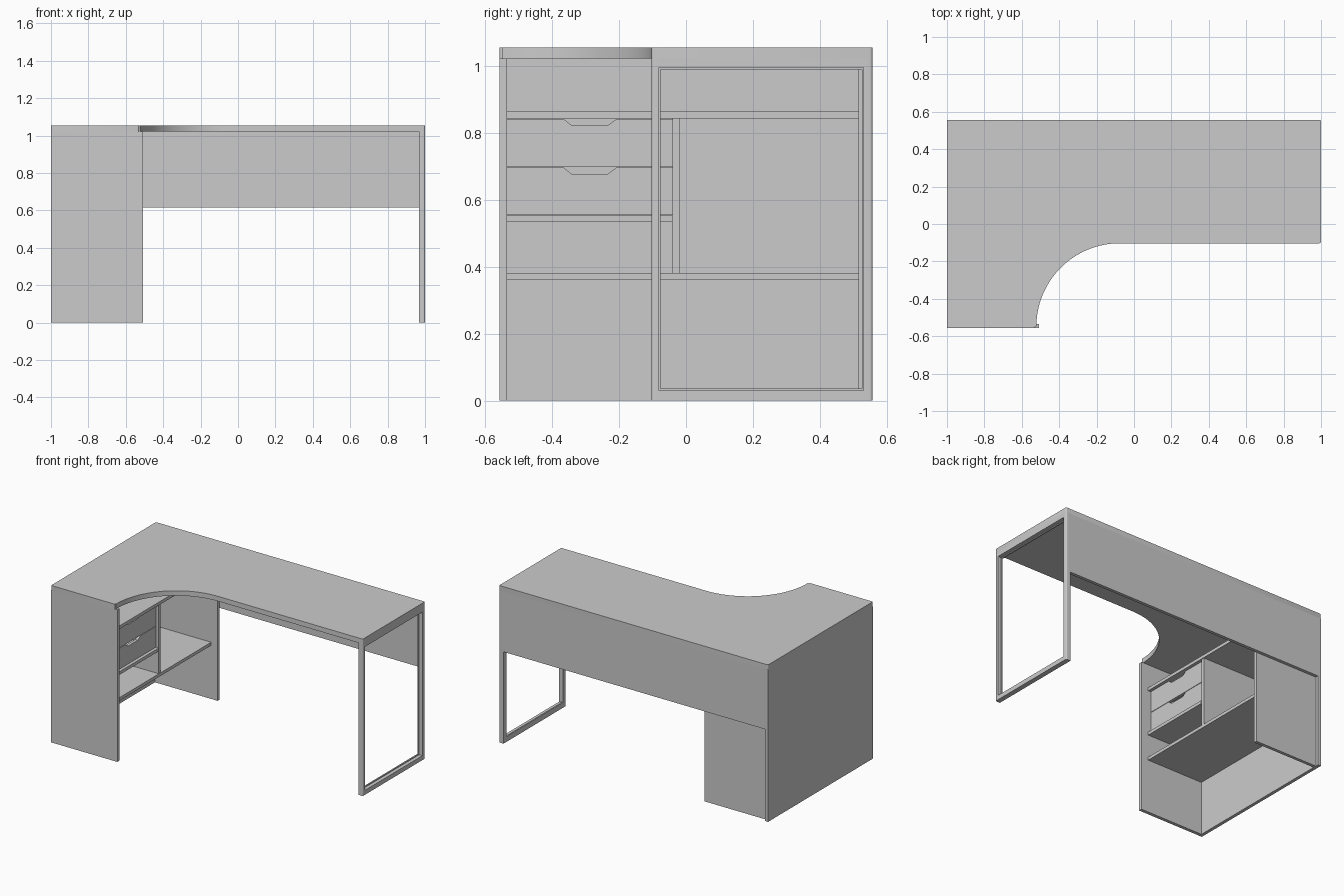
import bpy, bmesh, math
from mathutils import Vector

if "Cube" in bpy.data.objects:
    bpy.data.objects.remove(bpy.data.objects["Cube"])


def prism(name, outline, lo, hi, axis='z', smooth=False):
    """Extrude a 2D outline along z (xy outline) or x (yz outline)."""
    bm = bmesh.new()
    put = (lambda a, b: Vector((a, b, lo))) if axis == 'z' else (lambda a, b: Vector((lo, a, b)))
    face = bm.faces.new([bm.verts.new(put(a, b)) for a, b in outline])
    step = Vector((0, 0, hi - lo)) if axis == 'z' else Vector((hi - lo, 0, 0))
    new = bmesh.ops.extrude_face_region(bm, geom=[face])['geom']
    bmesh.ops.translate(bm, vec=step, verts=[v for v in new if isinstance(v, bmesh.types.BMVert)])
    bmesh.ops.recalc_face_normals(bm, faces=bm.faces)
    mesh = bpy.data.meshes.new(name)
    bm.to_mesh(mesh)
    bm.free()
    ob = bpy.data.objects.new(name, mesh)
    bpy.context.collection.objects.link(ob)
    if smooth:
        bpy.ops.object.select_all(action='DESELECT')
        ob.select_set(True)
        bpy.context.view_layer.objects.active = ob
        bpy.ops.object.shade_smooth_by_angle(angle=math.radians(30))
    return ob


def box(name, x, y, z):
    return prism(name, [(x[0], y[0]), (x[1], y[0]), (x[1], y[1]), (x[0], y[1])], *z)


def arc(cx, cy, r, a0, a1, n):
    angles = [math.radians(a0 + (a1 - a0) * i / n) for i in range(n + 1)]
    return [(cx + r * math.cos(a), cy + r * math.sin(a)) for a in angles]


H, UNDER = 1.055, 1.022      # top and underside of the worktop
L, F, B = -1.0, -0.557, 0.557  # left, front, back limits
WING = -0.103                # front edge of the narrow part
R = 0.008                    # corner rounding

# Worktop with concave sweep
outline = (arc(L + R, F + R, R, 180, 270, 4)
           + arc(-0.53 - R, F + R, R, 270, 360, 4)
           + arc(-0.53 + 0.454, F + R, WING - F - R, 180, 90, 32)
           + arc(1 - R, WING + R, R, 270, 360, 4)
           + arc(1 - R, B - R, R, 0, 90, 4)
           + arc(L + R, B - R, R, 90, 180, 4))
prism("worktop", outline, UNDER, H, smooth=True)

# Cabinet carcass and modesty panel
box("left_side_panel", (L, -0.978), (F, B), (0, UNDER))
box("cabinet_front_panel", (-0.978, -0.508), (F, -0.535), (0, UNDER))
box("cabinet_back_panel", (-0.978, -0.512), (0.515, 0.536), (0, UNDER))
box("modesty_panel", (-0.978, 0.967), (0.536, B), (0.617, UNDER))

# Shelves and divider
for name, z, y1 in (("lower_shelf", 0.36, 0.515), ("upper_shelf", 0.842, 0.515),
                    ("drawer_shelf", 0.534, -0.04)):
    box(name, (-0.978, -0.56), (-0.535, y1), (z, z + 0.021))
box("cabinet_divider", (-0.978, -0.565), (-0.04, -0.018), (0.381, 0.842))

# Drawer fronts with finger notches
for name, z0, z1 in (("lower_drawer_front", 0.556, 0.696), ("upper_drawer_front", 0.699, 0.841)):
    prism(name, [(-0.534, z0), (-0.041, z0), (-0.041, z1), (-0.208, z1), (-0.235, z1 - 0.02),
                 (-0.34, z1 - 0.02), (-0.365, z1), (-0.534, z1)], -0.6, -0.58, 'x')

# Right leg frame: outer ring with rounded posts, thin inner lip
XO, XI = 0.976, 0.967
prism("front_leg_post", [(XO, WING)] + arc(1 - R, WING + R, R, 270, 360, 4)
      + [(1, -0.081), (XO, -0.081)], 0, UNDER, smooth=True)
prism("back_leg_post", [(XO, 0.53), (1, 0.53)] + arc(1 - R, B - R, R, 0, 90, 4)
      + [(XO, B)], 0, UNDER, smooth=True)
for name, z in (("bottom_leg_rail", (0, 0.03)), ("top_leg_rail", (0.995, UNDER))):
    box(name, (XO, 1), (-0.081, 0.53), z)
for name, y in (("front_leg_lip", (WING, -0.076)), ("back_leg_lip", (0.525, B))):
    box(name, (XI, XO), y, (0, UNDER))
for name, z in (("bottom_leg_lip", (0, 0.036)), ("top_leg_lip", (0.989, UNDER))):
    box(name, (XI, XO), (-0.076, 0.525), z)
